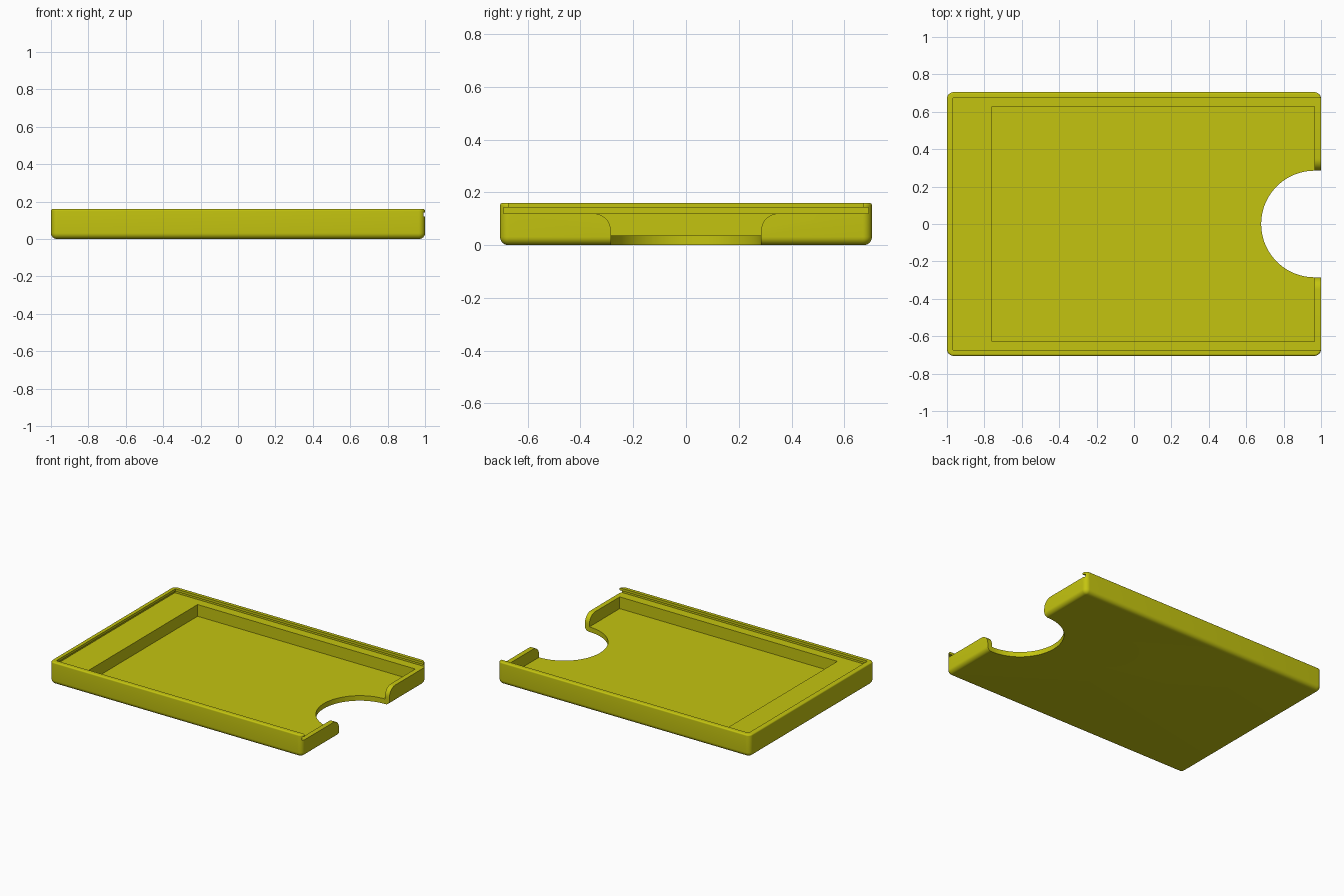
import bpy
import bmesh
from math import cos, sin, pi

default = bpy.data.objects.get("Cube")
if default:
    bpy.data.objects.remove(default, do_unlink=True)

YELLOW = (0.55, 0.55, 0.005, 1)
mat = bpy.data.materials.new("olive yellow plastic")
mat.use_nodes = True
mat.diffuse_color = YELLOW
mat.node_tree.nodes["Principled BSDF"].inputs["Base Color"].default_value = YELLOW


def loft(name, rings):
    """Closed solid skinned through rings of matching points."""
    bm = bmesh.new()
    loops = [[bm.verts.new(p) for p in ring] for ring in rings]
    n = len(loops[0])
    for a, b in zip(loops, loops[1:]):
        for i in range(n):
            j = (i + 1) % n
            bm.faces.new((a[i], a[j], b[j], b[i]))
    bm.faces.new(loops[0][::-1])
    bm.faces.new(loops[-1])
    bmesh.ops.recalc_face_normals(bm, faces=bm.faces)
    mesh = bpy.data.meshes.new(name)
    bm.to_mesh(mesh)
    bm.free()
    mesh.materials.append(mat)
    obj = bpy.data.objects.new(name, mesh)
    bpy.context.collection.objects.link(obj)
    return obj


def rounded_ring(hx, hy, radius, inset, z, steps=8):
    """Rounded rectangle at height z, drawn in by inset."""
    r = radius - inset
    ring = []
    for q, (sx, sy) in enumerate(((1, 1), (-1, 1), (-1, -1), (1, -1))):
        for k in range(steps + 1):
            t = (q + k / steps) * pi / 2
            ring.append((sx * (hx - radius) + r * cos(t),
                         sy * (hy - radius) + r * sin(t), z))
    return ring


def box(name, x0, x1, hy, z0, z1):
    return loft(name, [[(x0, -hy, z), (x1, -hy, z), (x1, hy, z), (x0, hy, z)]
                       for z in (z0, z1)])


# Tray body: rounded corners, soft bottom edge, small top edge
HX, HY, HEIGHT, R, TOP_R = 1.0, 0.705, 0.16, 0.035, 0.01
STEPS = 8
angles = [k / STEPS * pi / 2 for k in range(STEPS + 1)]
profile = [(0.9 * R * (1 - sin(t)), 0.9 * R * (1 - cos(t))) for t in reversed(angles)]
profile += [(HEIGHT - TOP_R * (1 - sin(t)), TOP_R * (1 - cos(t))) for t in angles]
tray = loft("tray", [rounded_ring(HX, HY, R, inset, z) for z, inset in profile])

# Main pocket, lid opening and the wider lid groove beneath its lip
RIM = 0.12
pocket = box("pocket_cutter", -0.76, 0.965, 0.628, 0.036, 0.13)
opening = box("lid_opening_cutter", -0.967, 1.1, 0.673, 0.13, 0.3)
groove = box("lid_groove_cutter", -0.985, 1.1, 0.692, RIM, 0.142)

# Finger notch: round through the floor, with rounded shoulders on the end wall
NOTCH, SHOULDER = 0.285, 0.065
notch = loft("finger_notch_cutter",
             [[(0.965 + NOTCH * cos(k * pi / 48), NOTCH * sin(k * pi / 48), z)
               for k in range(96)] for z in (-0.1, 0.1)])
side = [(NOTCH, -0.1)]
side += [(NOTCH + SHOULDER * (1 - cos(t)), RIM - SHOULDER * (1 - sin(t))) for t in angles]
side.append((NOTCH + SHOULDER, 0.13))
outline = side + [(-y, z) for y, z in reversed(side)]
gap = loft("end_wall_gap_cutter", [[(x, y, z) for y, z in outline] for x in (0.96, 1.1)])

for cutter in (pocket, opening, groove, notch, gap):
    cutter.hide_render = True
    mod = tray.modifiers.new(cutter.name, 'BOOLEAN')
    mod.operation = 'DIFFERENCE'
    mod.solver = 'EXACT'
    mod.object = cutter

# Bake the cuts, then discard the cutters
bpy.context.view_layer.update()
graph = bpy.context.evaluated_depsgraph_get()
baked = bpy.data.meshes.new_from_object(tray.evaluated_get(graph))
tray.modifiers.clear()
tray.data = baked
baked.name = "tray"
for cutter in (pocket, opening, groove, notch, gap):
    bpy.data.objects.remove(cutter, do_unlink=True)

bpy.ops.object.select_all(action='DESELECT')
tray.select_set(True)
bpy.context.view_layer.objects.active = tray
bpy.ops.object.shade_smooth_by_angle(angle=pi / 6)
